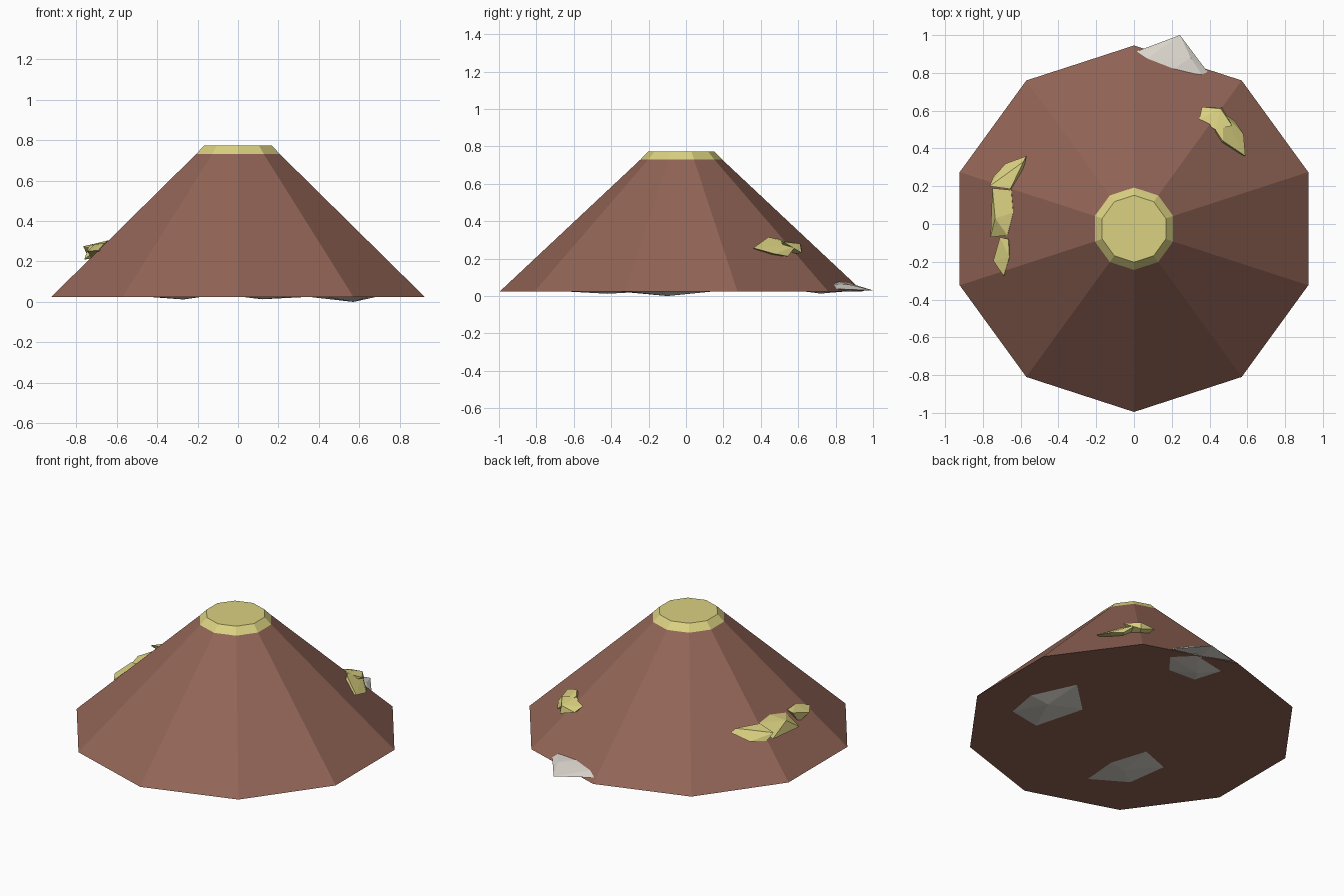
import bpy, bmesh
from math import cos, sin, pi

cube = bpy.data.objects.get("Cube")
if cube:
    bpy.data.objects.remove(cube)

CENTRE_Y = -0.025
SIDES = 10


def material(name, rgb):
    m = bpy.data.materials.new(name)
    m.use_nodes = True
    m.diffuse_color = (*rgb, 1)
    m.node_tree.nodes["Principled BSDF"].inputs["Base Color"].default_value = (*rgb, 1)
    return m


brown = material("brown earth", (0.29, 0.13, 0.094))
yellow = material("pale yellow", (0.71, 0.64, 0.22))
grey = material("light grey stone", (0.70, 0.66, 0.60))


def add_object(name, bm, mat):
    bmesh.ops.recalc_face_normals(bm, faces=bm.faces)
    mesh = bpy.data.meshes.new(name)
    bm.to_mesh(mesh)
    bm.free()
    mesh.materials.append(mat)
    obj = bpy.data.objects.new(name, mesh)
    bpy.context.collection.objects.link(obj)
    return obj


def frustum(name, r_low, z_low, r_high, z_high, mat):
    """Ten-sided tapered block with one corner pointing to the back."""
    bm = bmesh.new()
    rings = []
    for r, z in ((r_low, z_low), (r_high, z_high)):
        angles = [pi / 2 + 2 * pi * i / SIDES for i in range(SIDES)]
        rings.append([bm.verts.new((r * cos(a), CENTRE_Y + r * sin(a), z)) for a in angles])
    low, high = rings
    for i in range(SIDES):
        j = (i + 1) % SIDES
        bm.faces.new((low[i], low[j], high[j], high[i]))
    bm.faces.new(low)
    bm.faces.new(high)
    return add_object(name, bm, mat)


def chunk(name, points, mat):
    """Faceted stone: the convex hull of a few corner points."""
    bm = bmesh.new()
    for p in points:
        bm.verts.new(p)
    hull = bmesh.ops.convex_hull(bm, input=bm.verts)
    loose = {v for v in hull["geom_interior"] if isinstance(v, bmesh.types.BMVert)}
    bmesh.ops.delete(bm, geom=list(loose), context="VERTS")
    return add_object(name, bm, mat)


def under_stone(name, outline, lowest):
    """Shallow stone bulging from the underside."""
    rim = [(x, y, 0.026) for x, y in outline]
    top = [(x, y, 0.04) for x, y in outline]
    return chunk(name, rim + top + [lowest], grey)


# Mound and its cap
frustum("mound", 0.97, 0.025, 0.218, 0.73, brown)
frustum("mound_cap", 0.218, 0.73, 0.177, 0.772, yellow)

# Stones under the mound
under_stone("under_stone_left",
            [(.65, -.34), (.69, -.12), (.56, .16), (.34, -.05), (.43, -.38)], (.57, -.1, 0))
under_stone("under_stone_right",
            [(-.19, -.67), (-.17, -.42), (-.25, -.17), (-.46, -.25), (-.42, -.53)], (-.27, -.42, .012))
under_stone("under_stone_back",
            [(.37, .75), (.27, .62), (.07, .63), (.01, .82), (.25, .87)], (.12, .72, .013))

# Stone sticking out of the back rim
chunk("rim_stone",
      [(.016, .915, .05), (.243, 1.0, .03), (.39, .805, .038), (.36, .79, .064),
       (.19, .81, .08), (.06, .87, .07), (.3, .88, .06), (.2, .8, .022)], grey)

# Yellow chunks on the back left slope
chunk("left_chunk_upper",
      [(.345, .555, .285), (.36, .62, .265), (.465, .62, .23), (.46, .61, .28),
       (.52, .52, .29), (.43, .5, .3), (.4, .5, .22)], yellow)
chunk("left_chunk_lower",
      [(.59, .36, .257), (.58, .475, .225), (.535, .545, .212), (.47, .44, .315),
       (.43, .5, .305), (.47, .59, .27), (.45, .4, .22)], yellow)

# Row of yellow chunks on the right slope
chunk("right_chunk_back",
      [(-.57, .36, .285), (-.585, .33, .305), (-.655, .185, .3), (-.765, .2, .275),
       (-.745, .25, .23), (-.68, .32, .24), (-.6, .2, .24)], yellow)
chunk("right_chunk_middle",
      [(-.75, .19, .225), (-.65, .18, .3), (-.64, .06, .305), (-.67, -.06, .28),
       (-.76, -.07, .21), (-.735, .03, .28), (-.62, .05, .22)], yellow)
chunk("right_chunk_front",
      [(-.71, -.07, .285), (-.665, -.08, .29), (-.66, -.175, .29), (-.69, -.275, .255),
       (-.745, -.195, .25), (-.72, -.12, .21), (-.63, -.16, .22)], yellow)
